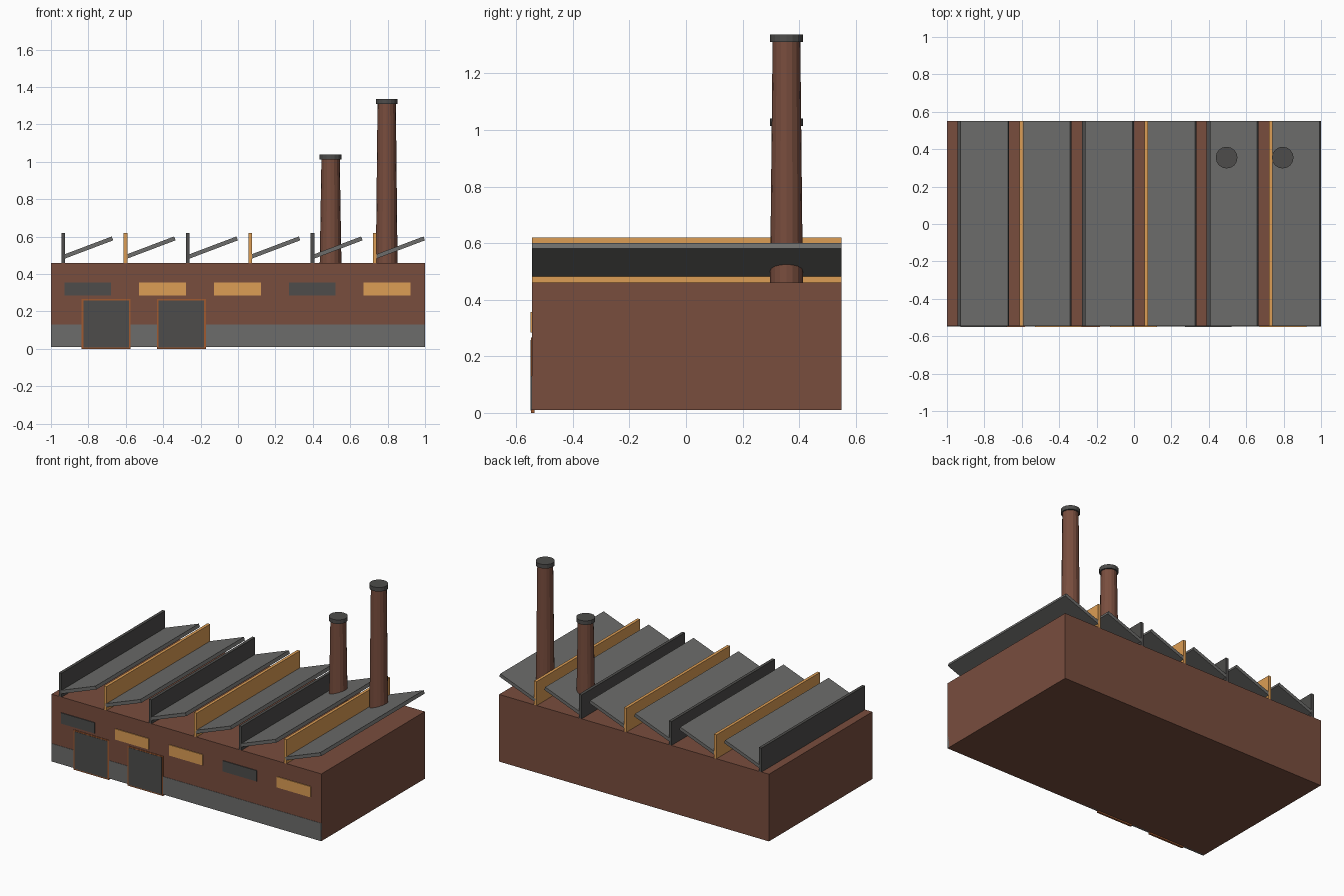
import bpy, math

if "Cube" in bpy.data.objects:
    bpy.data.objects.remove(bpy.data.objects["Cube"])


def material(name, rgb):
    m = bpy.data.materials.new(name)
    m.diffuse_color = (*rgb, 1)
    m.use_nodes = True
    m.node_tree.nodes["Principled BSDF"].inputs["Base Color"].default_value = m.diffuse_color
    return m


brick = material("brick", (0.19, 0.075, 0.048))
grey = material("mid_grey", (0.15, 0.15, 0.145))
dark = material("dark_grey", (0.075, 0.073, 0.07))
amber = material("amber", (0.72, 0.34, 0.09))
rust = material("rust", (0.35, 0.10, 0.03))


def box(name, x, y, z, mat):
    """Box from (min, max) ranges along each axis."""
    bpy.ops.mesh.primitive_cube_add(size=1, location=[(r[0] + r[1]) / 2 for r in (x, y, z)])
    o = bpy.context.object
    o.name = name
    o.scale = [r[1] - r[0] for r in (x, y, z)]
    o.data.materials.append(mat)
    return o


def cone(name, x, y, z0, z1, r0, r1, mat):
    bpy.ops.mesh.primitive_cone_add(vertices=16, radius1=r0, radius2=r1, depth=z1 - z0,
                                    location=(x, y, (z0 + z1) / 2))
    o = bpy.context.object
    o.name = name
    o.data.materials.append(mat)


# Main hall and front plinth
FRONT, BACK = -0.545, 0.55
box("hall", (-1, 1), (FRONT, BACK), (0.01, 0.46), brick)
box("front_plinth", (-1, 1), (FRONT - 0.002, FRONT + 0.01), (0.01, 0.13), grey)

# Loading doors with frames
for i, x in enumerate((-0.705, -0.303)):
    box(f"door_frame_{i}", (x - 0.131, x + 0.131), (FRONT - 0.0035, FRONT + 0.01), (0, 0.266), rust)
    box(f"door_{i}", (x - 0.122, x + 0.122), (FRONT - 0.005, FRONT + 0.01), (0.008, 0.258), dark)

# Front windows, some lit
for i, mat in enumerate((dark, amber, amber, dark, amber)):
    x = -0.803 + 0.4 * i
    box(f"window_{i}", (x - 0.125, x + 0.125), (FRONT - 0.005, FRONT + 0.01), (0.284, 0.356), mat)

# Sawtooth roof: upright glazing and sloped slabs
for i in range(6):
    x = -0.935 + i / 3
    box(f"roof_glazing_{i}", (x - 0.01, x + 0.01), (FRONT, BACK), (0.46, 0.62),
        amber if i % 2 else dark)
    cx = x + 0.133
    slab = box(f"roof_slab_{i}", (cx - 0.14, cx + 0.14), (FRONT, BACK), (0.53, 0.552), grey)
    slab.rotation_euler.y = -math.radians(20.7)

# Chimneys with caps
for i, (x, top) in enumerate(((0.495, 1.04), (0.795, 1.337))):
    cone(f"chimney_{i}", x, 0.355, 0.46, top - 0.026, 0.058, 0.049, brick)
    cone(f"chimney_cap_{i}", x, 0.355, top - 0.027, top, 0.058, 0.058, dark)
